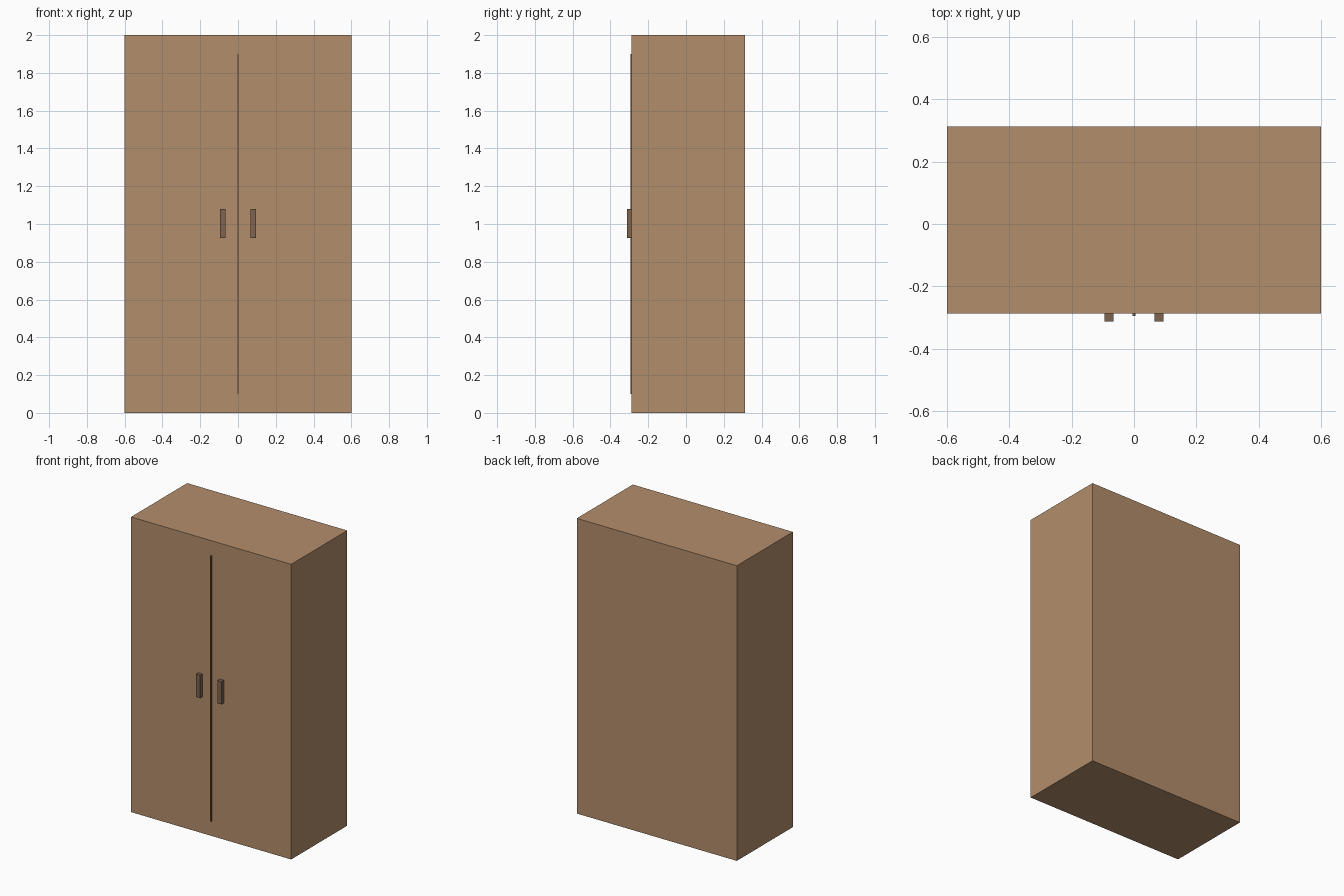
import bpy

default_cube = bpy.data.objects.get("Cube")
if default_cube:
    bpy.data.objects.remove(default_cube, do_unlink=True)


def make_material(name, rgb):
    mat = bpy.data.materials.new(name)
    mat.use_nodes = True
    color = (*rgb, 1.0)
    mat.diffuse_color = color
    mat.node_tree.nodes["Principled BSDF"].inputs["Base Color"].default_value = color
    return mat


def make_box(name, low, high, mat):
    center = [(a + b) / 2 for a, b in zip(low, high)]
    bpy.ops.mesh.primitive_cube_add(size=1, location=center)
    box = bpy.context.object
    box.name = name
    box.scale = [b - a for a, b in zip(low, high)]
    bpy.ops.object.transform_apply(location=False, rotation=False, scale=True)
    box.data.materials.append(mat)
    return box


wood = make_material("light_wood", (0.45, 0.27, 0.15))
dark_wood = make_material("dark_wood", (0.21, 0.125, 0.08))

FRONT = -0.2875   # plane of the doors
BACK = 0.3125

# Cabinet body
make_box("cabinet_body", (-0.6, FRONT, 0), (0.6, BACK, 2), wood)

# Raised strip between the two doors
make_box("door_divider", (-0.005, FRONT - 0.0075, 0.1), (0.005, FRONT, 1.9), dark_wood)

# Mirrored pair of door handles
for side, x in (("left", 0.08), ("right", -0.08)):
    make_box(side + "_handle", (x - 0.015, FRONT - 0.025, 0.925),
             (x + 0.015, FRONT, 1.08), dark_wood)
